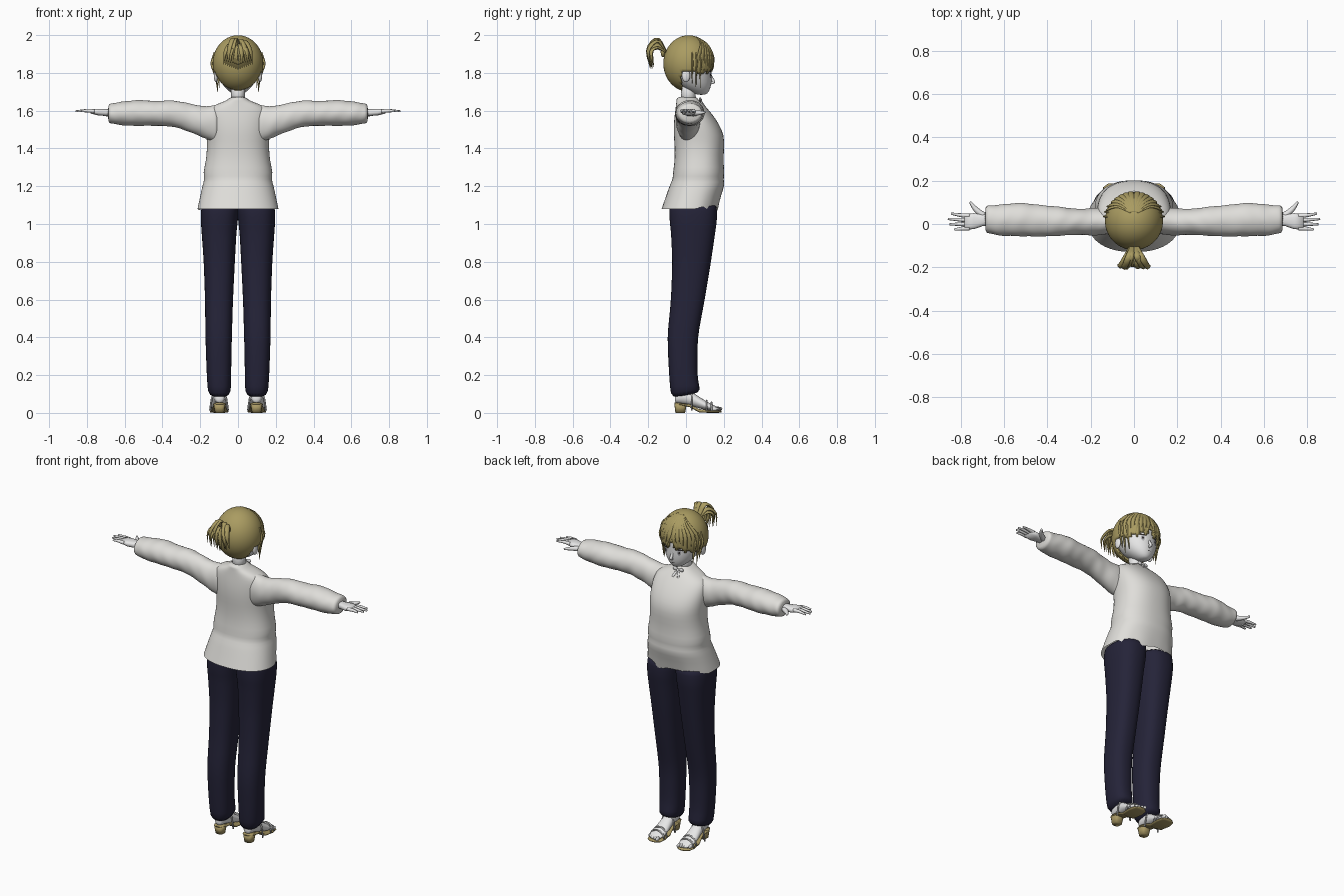
import bpy, bmesh, math, random
from math import sin, cos, pi
from mathutils import Vector, Matrix

random.seed(4)
if "Cube" in bpy.data.objects:
    bpy.data.objects.remove(bpy.data.objects["Cube"])


def material(name, rgb):
    m = bpy.data.materials.new(name)
    m.use_nodes = True
    m.diffuse_color = (*rgb, 1)
    m.node_tree.nodes["Principled BSDF"].inputs["Base Color"].default_value = (*rgb, 1)
    return m


SKIN = material("pale skin", (0.8, 0.8, 0.8))
KNIT = material("off white knit", (0.74, 0.73, 0.70))
NAVY = material("navy cloth", (0.018, 0.017, 0.04))
HAIR = material("golden hair", (0.40, 0.33, 0.12))
SOLE = material("tan sole", (0.40, 0.32, 0.13))
STRAP = material("grey strap", (0.5, 0.5, 0.5))
EYE = material("grey eye", (0.45, 0.45, 0.47))
DARK = material("dark lash", (0.03, 0.025, 0.025))


def finish(name, bm, mat, mirror=False, subsurf=0, smooth=True):
    bmesh.ops.recalc_face_normals(bm, faces=bm.faces)
    for f in bm.faces:
        f.smooth = smooth
    mesh = bpy.data.meshes.new(name)
    bm.to_mesh(mesh)
    bm.free()
    mesh.materials.append(mat)
    ob = bpy.data.objects.new(name, mesh)
    bpy.context.collection.objects.link(ob)
    if mirror:
        ob.modifiers.new("mirror", "MIRROR").use_mirror_merge = False
    if subsurf:
        s = ob.modifiers.new("smooth", "SUBSURF")
        s.levels = s.render_levels = subsurf
    return ob


def skin_rings(bm, rings, caps):
    loops = [[bm.verts.new(p) for p in ring] for ring in rings]
    n = len(loops[0])
    for a, b in zip(loops, loops[1:]):
        for i in range(n):
            bm.faces.new((a[i], a[(i + 1) % n], b[(i + 1) % n], b[i]))
    if caps[0]:
        bm.faces.new(loops[0])
    if caps[1]:
        bm.faces.new(loops[-1])


def resample(keys, count):
    out = []
    for i in range(count):
        u = i / (count - 1) * (len(keys) - 1)
        k = min(int(u), len(keys) - 2)
        out.append([a + (b - a) * (u - k) for a, b in zip(keys[k], keys[k + 1])])
    return out


def loft(bm, axis, keys, n=20, power=2.0, caps=(True, True), wrinkle=0.0):
    """Each key is (position, low1, high1, low2, high2) across the axis."""
    rings = []
    for t, l1, h1, l2, h2 in keys:
        ring = []
        for i in range(n):
            a = 2 * pi * i / n
            c, s = [math.copysign(abs(v) ** (2 / power), v) for v in (cos(a), sin(a))]
            w = 1 + wrinkle * (sin(t * 75 + 2 * sin(a * 2)) + random.uniform(-.6, .6))
            p = (l1 + h1) / 2 + (h1 - l1) / 2 * c * w
            q = (l2 + h2) / 2 + (h2 - l2) / 2 * s * w
            ring.append({"x": (t, p, q), "y": (p, t, q), "z": (p, q, t)}[axis])
        rings.append(ring)
    skin_rings(bm, rings, caps)


def strand(bm, points, radii, flat=1.0, n=8, steps=10):
    """Tapered tube along a smooth path; flat squashes its thickness."""
    pts = [Vector(p) for p in points]
    ext = [pts[0] * 2 - pts[1]] + pts + [pts[-1] * 2 - pts[-2]]
    path = []
    for k in range(steps + 1):
        u = k / steps * (len(pts) - 1)
        i = min(int(u), len(pts) - 2)
        f = u - i
        a, b, c, d = ext[i:i + 4]
        path.append(b + (c - a) * f / 2 + (a - b * 2.5 + c * 2 - d / 2) * f * f
                    + ((b - c) * 1.5 + (d - a) / 2) * f ** 3)
    sizes = resample([(r,) for r in radii], steps + 1)
    side, rings = None, []
    for k, p in enumerate(path):
        t = (path[min(k + 1, steps)] - path[max(k - 1, 0)]).normalized()
        side = t.orthogonal() if side is None else side
        if k == 0 and abs(t.x) < 0.9:
            side = Vector((1, 0, 0))
        side = (side - t * side.dot(t)).normalized()
        up = t.cross(side)
        r = sizes[k][0]
        rings.append([p + side * cos(2 * pi * j / n) * r + up * sin(2 * pi * j / n) * r * flat
                      for j in range(n)])
    skin_rings(bm, rings, (True, True))


def ball(bm, centre, size, seg=24):
    bmesh.ops.create_uvsphere(bm, u_segments=seg, v_segments=seg // 2, radius=1,
                              matrix=Matrix.Translation(centre) @ Matrix.Diagonal((*size, 1)))


# Sweater body with an uneven front hem
bm = bmesh.new()
body = [(1.08, .215, -.13, .17), (1.15, .20, -.105, .185), (1.21, .187, -.085, .207),
        (1.235, .178, -.07, .197), (1.27, .186, -.07, .205), (1.33, .17, -.06, .197),
        (1.41, .163, -.06, .203), (1.47, .168, -.065, .202), (1.53, .172, -.065, .175),
        (1.58, .17, -.06, .14), (1.615, .155, -.055, .11), (1.64, .10, -.052, .085),
        (1.655, .055, -.05, .065), (1.675, .04, -.05, .06)]
loft(bm, "z", [(z, -w, w, a, b) for z, w, a, b in body], n=40, power=2.3, caps=(False, True))
for v in bm.verts:
    if v.co.z < 1.09 and v.co.y > 0.04:
        v.co.z += random.uniform(-.012, .016)
finish("sweater_body", bm, KNIT, subsurf=1)

# Sleeves with soft wrinkles
bm = bmesh.new()
sleeve = [(.10, -.045, .075, 1.42, 1.635), (.18, -.055, .075, 1.455, 1.622),
          (.26, -.05, .07, 1.488, 1.64), (.34, -.055, .08, 1.515, 1.655),
          (.44, -.06, .09, 1.52, 1.652), (.53, -.057, .10, 1.518, 1.658),
          (.62, -.055, .09, 1.522, 1.648), (.69, -.04, .085, 1.535, 1.635)]
loft(bm, "x", resample(sleeve, 26), wrinkle=.022)
finish("sleeves", bm, KNIT, mirror=True, subsurf=1)

# Trouser legs with pressed creases and slanted hems
bm = bmesh.new()
leg = [(.085, .038, .158, -.08, .08), (.20, .036, .166, -.09, .06), (.40, .032, .173, -.10, .062),
       (.60, .026, .175, -.08, .10), (.80, .016, .182, -.073, .133), (.95, .008, .193, -.08, .155),
       (1.02, .0, .198, -.088, .165), (1.12, -.01, .195, -.09, .165)]
loft(bm, "z", resample(leg, 15), n=24, power=2.4)
for v in bm.verts:
    if v.co.z < 0.1:
        v.co.z += v.co.y * 0.25
for e in bm.edges:
    a, b = e.verts
    if abs(a.co.z - b.co.z) > .03 and a.index % 24 == b.index % 24:
        e.smooth = True
finish("trousers", bm, NAVY, mirror=True, subsurf=1)

# Feet
bm = bmesh.new()
loft(bm, "y", [(-.06, .08, .115, .055, .09), (-.045, .067, .128, .05, .12), (.0, .066, .13, .045, .13),
               (.05, .062, .136, .03, .10), (.10, .055, .145, .014, .065), (.15, .055, .145, .012, .04),
               (.18, .07, .125, .012, .026)], n=16)
finish("feet", bm, SKIN, mirror=True, subsurf=1)

# Toes
bm = bmesh.new()
for i in range(5):
    x = .072 + i * .016
    ball(bm, (x, .172 - i * .006, .022), (.0085, .02, .011), 12)
finish("toes", bm, SKIN, mirror=True)

# Sandal soles, heels and straps
bm = bmesh.new()
loft(bm, "y", [(-.062, .075, .12, .045, .056), (-.03, .063, .132, .04, .052), (.02, .066, .13, .03, .046),
               (.07, .057, .142, .002, .02), (.13, .05, .15, .0, .014), (.17, .056, .142, .0, .013),
               (.188, .08, .118, .003, .012)], n=16, power=3)
finish("sandal_soles", bm, SOLE, mirror=True)
bm = bmesh.new()
loft(bm, "z", [(0, .074, .122, -.056, -.005), (.05, .066, .13, -.062, .005)], n=16, power=3)
finish("sandal_heels", bm, SOLE, mirror=True)
bm = bmesh.new()
for y, top in ((.11, .066), (.135, .055), (.03, .118)):
    strand(bm, [(.053, y, .012), (.066, y, top * .75), (.1, y, top), (.135, y, top * .75), (.148, y, .012)],
           [.005] * 2, n=6)
finish("sandal_straps", bm, STRAP, mirror=True)

# Hands: palm, four fingers, thumb
bm = bmesh.new()
loft(bm, "x", [(.66, -.005, .045, 1.57, 1.61), (.70, -.01, .045, 1.572, 1.608),
               (.74, -.024, .05, 1.575, 1.61), (.782, -.025, .045, 1.585, 1.61)], n=16, power=2.6)
for i, tip in enumerate((.83, .853, .86, .845)):
    y = -.02 + i * .019
    strand(bm, [(.76, y, 1.597), (.80, y * 1.1, 1.6), (tip, y * 1.3, 1.597)], [.011, .009, .005])
strand(bm, [(.69, .035, 1.585), (.725, .062, 1.588), (.745, .085, 1.59), (.757, .102, 1.592)],
       [.016, .013, .009, .005])
finish("hands", bm, SKIN, mirror=True)

# Neck, head, nose and ears
bm = bmesh.new()
loft(bm, "z", [(1.64, -.04, .04, -.03, .055), (1.69, -.036, .036, -.025, .05), (1.76, -.04, .04, -.03, .05)])
finish("neck", bm, SKIN)
bm = bmesh.new()
face = [(1.683, .018, .06, .105), (1.70, .046, .02, .122), (1.73, .078, -.03, .133),
        (1.77, .10, -.07, .137), (1.82, .115, -.09, .136), (1.87, .116, -.095, .137),
        (1.92, .10, -.08, .115), (1.97, .05, -.03, .07)]
loft(bm, "z", [(z, -w, w, a, b) for z, w, a, b in face], n=28)
head = finish("head", bm, SKIN, subsurf=1)
bm = bmesh.new()
strand(bm, [(0, .128, 1.795), (0, .137, 1.77), (0, .146, 1.752), (0, .13, 1.745)], [.004, .008, .009, .006])
finish("nose", bm, SKIN)
bm = bmesh.new()
ball(bm, (.117, .0, 1.785), (.011, .022, .033))
finish("ears", bm, SKIN, mirror=True)


# Eyes, irises, lashes and mouth as thin plates hugging the face
def face_plate(name, x, z, w, h, mat, mirror, lift):
    bm = bmesh.new()
    bmesh.ops.create_circle(bm, cap_ends=True, cap_tris=True, segments=24, radius=1)
    bmesh.ops.transform(bm, verts=bm.verts, matrix=Matrix.Translation((x, .14, z))
                        @ Matrix.Rotation(-pi / 2, 4, "X") @ Matrix.Diagonal((w, h, 1, 1)))
    ob = finish(name, bm, mat, mirror=mirror)
    wrap = ob.modifiers.new("wrap", "SHRINKWRAP")
    wrap.target, wrap.offset, wrap.wrap_mode = head, lift, "ABOVE_SURFACE"


face_plate("eye_whites", .05, 1.79, .026, .019, SKIN, True, .002)
face_plate("irises", .049, 1.79, .014, .018, EYE, True, .003)
face_plate("pupils", .049, 1.79, .006, .009, DARK, True, .004)
face_plate("lashes", .051, 1.809, .027, .004, DARK, True, .004)
face_plate("mouth", 0, 1.72, .014, .002, DARK, False, .002)


# Hair cap, trimmed to a toothed hairline around the face and ears
def scalp(az, el, grow=1.0):
    """Point on the scalp; az turns from the front, el rises from the middle."""
    return Vector((.134 * cos(el) * sin(az) * grow, .014 + .134 * cos(el) * cos(az) * grow,
                   1.85 + .149 * sin(el) * grow))


bm = bmesh.new()
ball(bm, (0, .014, 1.85), (.134, .134, .149), 64)


def hairless(p):
    if p.y > .035:
        return p.z < 1.80 + .035 * max(0, 1 - abs(p.x) / .09) + .012 * sin(abs(p.x) * 160)
    return p.y > -.025 and p.z < 1.81


bmesh.ops.delete(bm, geom=[f for f in bm.faces if hairless(f.calc_center_median())], context="FACES")
cap = finish("hair_cap", bm, HAIR)
thick = cap.modifiers.new("thickness", "SOLIDIFY")
thick.thickness, thick.offset = .008, -1

# Fringe locks swept from the parting, and long side locks
bm = bmesh.new()
for i in range(7):
    az = .12 + i * .17
    low = -.05 - i * .05
    strand(bm, [scalp(az * .3, 1.25, .99), scalp(az * .7, .75), scalp(az, .25, 1.01), scalp(az + .08, low - .12, 1.02)],
           [.006, .014, .015, .001], flat=.35)
for az, z in ((1.05, 1.72), (1.25, 1.70), (1.42, 1.74)):
    a = scalp(az, -.35, .98)
    strand(bm, [scalp(az, .4, .99), scalp(az, 0, 1.01), a, (a.x * .92, a.y, z)], [.008, .012, .009, .001], flat=.4)
finish("fringe_locks", bm, HAIR, mirror=True)

# Tied ponytail of arching strands
bm = bmesh.new()
for i in range(15):
    u = i / 7 - 1
    up = random.uniform(.02, .075)
    out = random.uniform(.175, .205)
    strand(bm, [(u * .012, -.10, 1.905), (u * .035, -.15, 1.91 + up), (u * .065, -out, 1.905 + up * .3),
                (u * .075, -out + .01, 1.815 + abs(u) * .03)], [.009, .015, .013, .001], flat=.5)
finish("ponytail", bm, HAIR)
bm = bmesh.new()
ball(bm, (0, -.122, 1.91), (.027, .012, .027))
finish("hair_tie", bm, HAIR)

# Small ruffled bow at the collar
bm = bmesh.new()
ball(bm, (0, .078, 1.655), (.009, .008, .009), 12)
for s in (-1, 1):
    ball(bm, (s * .02, .075, 1.66), (.016, .006, .011), 12)
    strand(bm, [(0, .08, 1.653), (s * .012, .09, 1.638), (s * .018, .103, 1.62)], [.005, .008, .006], flat=.4)
finish("collar_bow", bm, SKIN)
